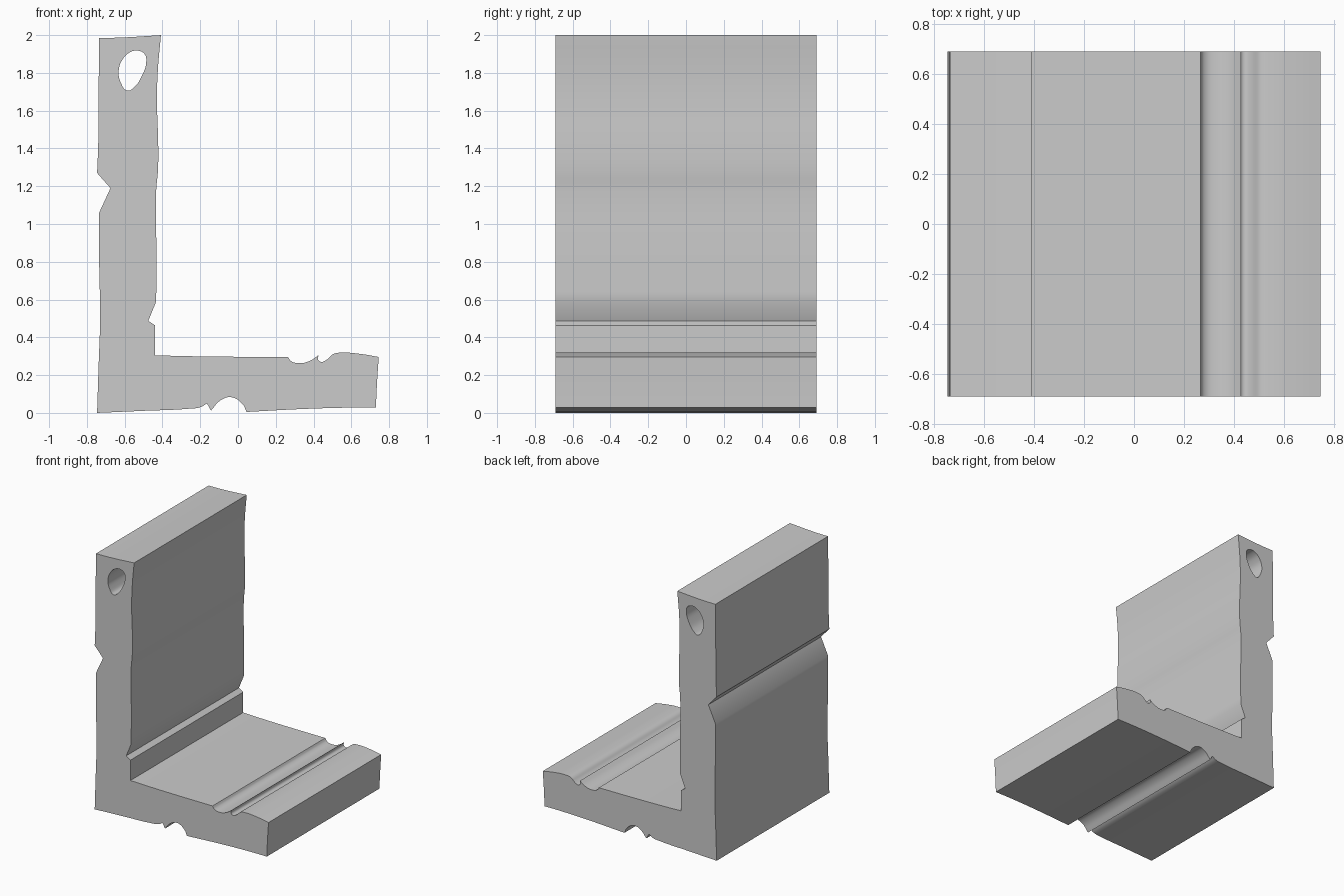
import bpy, bmesh, math

if "Cube" in bpy.data.objects:
    bpy.data.objects.remove(bpy.data.objects["Cube"])

DEPTH = 0.69  # half length along y


def add_loop(curve, spans):
    """Closed bezier loop; the first point of each span is a sharp corner, the rest are smooth."""
    pts = [(x, z, i == 0 and sharp) for sharp, span in spans for i, (x, z) in enumerate(span)]
    spline = curve.splines.new('BEZIER')
    spline.bezier_points.add(len(pts) - 1)
    spline.use_cyclic_u = True
    spline.resolution_u = 5
    for bp, (x, z, sharp) in zip(spline.bezier_points, pts):
        bp.co = (x, z, 0)
        bp.handle_left_type = bp.handle_right_type = 'VECTOR' if sharp else 'AUTO'


# L-shaped weathered outline, clockwise from the bottom left corner
outline = [
    # outer wall face with V notch
    [(-0.746, 0), (-0.738, 0.25), (-0.73, 0.5), (-0.735, 0.8)],
    [(-0.735, 1.06)],
    [(-0.675, 1.19)],
    [(-0.746, 1.27), (-0.74, 1.42), (-0.738, 1.7)],
    # top and inner wall face
    [(-0.735, 1.985), (-0.62, 1.987)],
    [(-0.408, 2.0), (-0.424, 1.82), (-0.429, 1.66), (-0.422, 1.4), (-0.424, 1.28), (-0.433, 1.18), (-0.432, 0.85)],
    [(-0.433, 0.59)],
    [(-0.475, 0.487)],
    [(-0.439, 0.463)],
    # top of the base with two scooped grooves
    [(-0.439, 0.305), (-0.3, 0.301), (0, 0.297)],
    [(0.265, 0.296), (0.28, 0.275), (0.32, 0.263), (0.38, 0.275)],
    [(0.427, 0.306), (0.424, 0.283), (0.44, 0.27), (0.47, 0.282), (0.505, 0.312), (0.55, 0.319), (0.65, 0.312)],
    # end of the base and underside with rounded groove
    [(0.745, 0.296), (0.736, 0.16)],
    [(0.73, 0.028), (0.6, 0.028), (0.35, 0.021)],
    [(0.045, 0.005), (0.025, 0.045), (-0.035, 0.083), (-0.09, 0.068)],
    [(-0.143, 0.012)],
    [(-0.164, 0.05), (-0.2, 0.03), (-0.26, 0.022), (-0.5, 0.011)],
]
# pear-shaped hole running through the top of the wall
hole = [(-0.53, 1.918), (-0.494, 1.899), (-0.486, 1.855), (-0.506, 1.79), (-0.55, 1.724),
        (-0.585, 1.706), (-0.621, 1.75), (-0.632, 1.81), (-0.61, 1.873), (-0.572, 1.909)]

curve = bpy.data.curves.new("bracket_profile", 'CURVE')
curve.dimensions = '2D'
curve.fill_mode = 'BOTH'
curve.extrude = DEPTH
add_loop(curve, [(True, span) for span in outline])
add_loop(curve, [(False, hole)])

bracket = bpy.data.objects.new("l_bracket", curve)
bpy.context.collection.objects.link(bracket)
bracket.rotation_euler.x = math.pi / 2
bpy.context.view_layer.objects.active = bracket
bracket.select_set(True)
bpy.ops.object.convert(target='MESH')
bpy.ops.object.transform_apply(location=False, rotation=True, scale=False)

# Weld caps to the walls and soften only the gentle curves
bm = bmesh.new()
bm.from_mesh(bracket.data)
bmesh.ops.remove_doubles(bm, verts=bm.verts, dist=0.0001)
bmesh.ops.recalc_face_normals(bm, faces=bm.faces)
bm.to_mesh(bracket.data)
bm.free()
bpy.ops.object.shade_smooth_by_angle(angle=math.radians(30))
